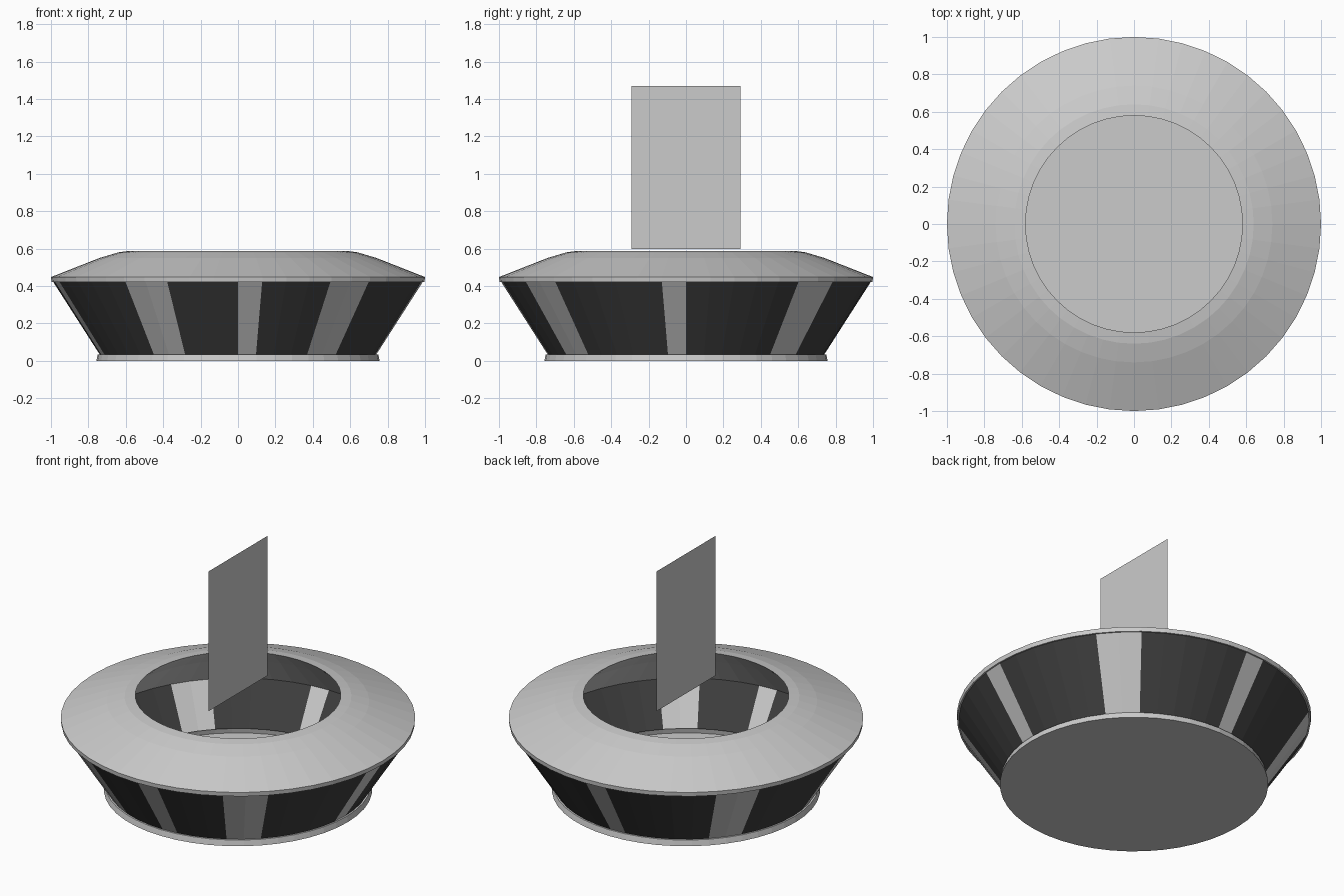
import bpy, bmesh
from math import sin, cos, pi

if "Cube" in bpy.data.objects:
    bpy.data.objects.remove(bpy.data.objects["Cube"])

SEGS = 48  # one step is 7.5 degrees, counted from the front (-y) towards +x


def lathe(name, profile, steps, material=None):
    """Sweep an (r, z) profile over the listed angular steps."""
    bm = bmesh.new()
    for s in steps:
        rows = []
        for k in (s, s + 1):
            a = 2 * pi * k / SEGS
            rows.append([bm.verts.new((r * sin(a), -r * cos(a), z)) for r, z in profile])
        for i in range(len(profile) - 1):
            bm.faces.new((rows[0][i], rows[1][i], rows[1][i + 1], rows[0][i + 1]))
    bmesh.ops.remove_doubles(bm, verts=bm.verts, dist=1e-5)
    mesh = bpy.data.meshes.new(name)
    bm.to_mesh(mesh)
    bm.free()
    obj = bpy.data.objects.new(name, mesh)
    bpy.context.collection.objects.link(obj)
    if material:
        mesh.materials.append(material)
    return obj


dark = bpy.data.materials.new("dark_glass")
dark.diffuse_color = (0.05, 0.05, 0.05, 1)
dark.use_nodes = True
dark.node_tree.nodes["Principled BSDF"].inputs["Base Color"].default_value = dark.diffuse_color
ring = range(SEGS)

# Floor disc
bpy.ops.mesh.primitive_circle_add(vertices=SEGS, radius=0.757, fill_type='NGON')
floor = bpy.context.object
floor.name = "floor"
floor.data.flip_normals()

# Plinth lip, roof rim and domed roof with an open centre
lathe("plinth", [(0.757, 0), (0.75, 0.035), (0.74, 0.035)], ring)
lathe("rim", [(0.985, 0.422), (0.997, 0.422), (1.0, 0.448)], ring)
lathe("roof", [(1.0, 0.448), (0.74, 0.55), (0.64, 0.58), (0.58, 0.588)], ring)

# Sloping ceiling behind the roof opening
lathe("ceiling", [(0.895, 0.277), (0.70, 0.48), (0.62, 0.55), (0.58, 0.588)], ring[::-1])

# Sloped wall: grey posts (start step, width) with dark glass between
wall = [(0.74, 0.035), (0.988, 0.422)]
posts = [(0, 1), (4, 2), (11, 1), (17, 2), (24, 1), (30, 2), (37, 1), (43, 2)]
for i, (start, width) in enumerate(posts):
    end = start + width
    following = posts[(i + 1) % len(posts)][0] or SEGS
    lathe(f"wall_post_{i + 1}", wall, range(start, end))
    lathe(f"window_{i + 1}", wall, range(end, following), dark)

# Upright screen sheet floating over the opening
bpy.ops.mesh.primitive_plane_add(size=1, location=(0, 0, 1.033), rotation=(0, pi / 2, 0))
screen = bpy.context.object
screen.name = "screen"
screen.scale = (0.87, 0.584, 1)
